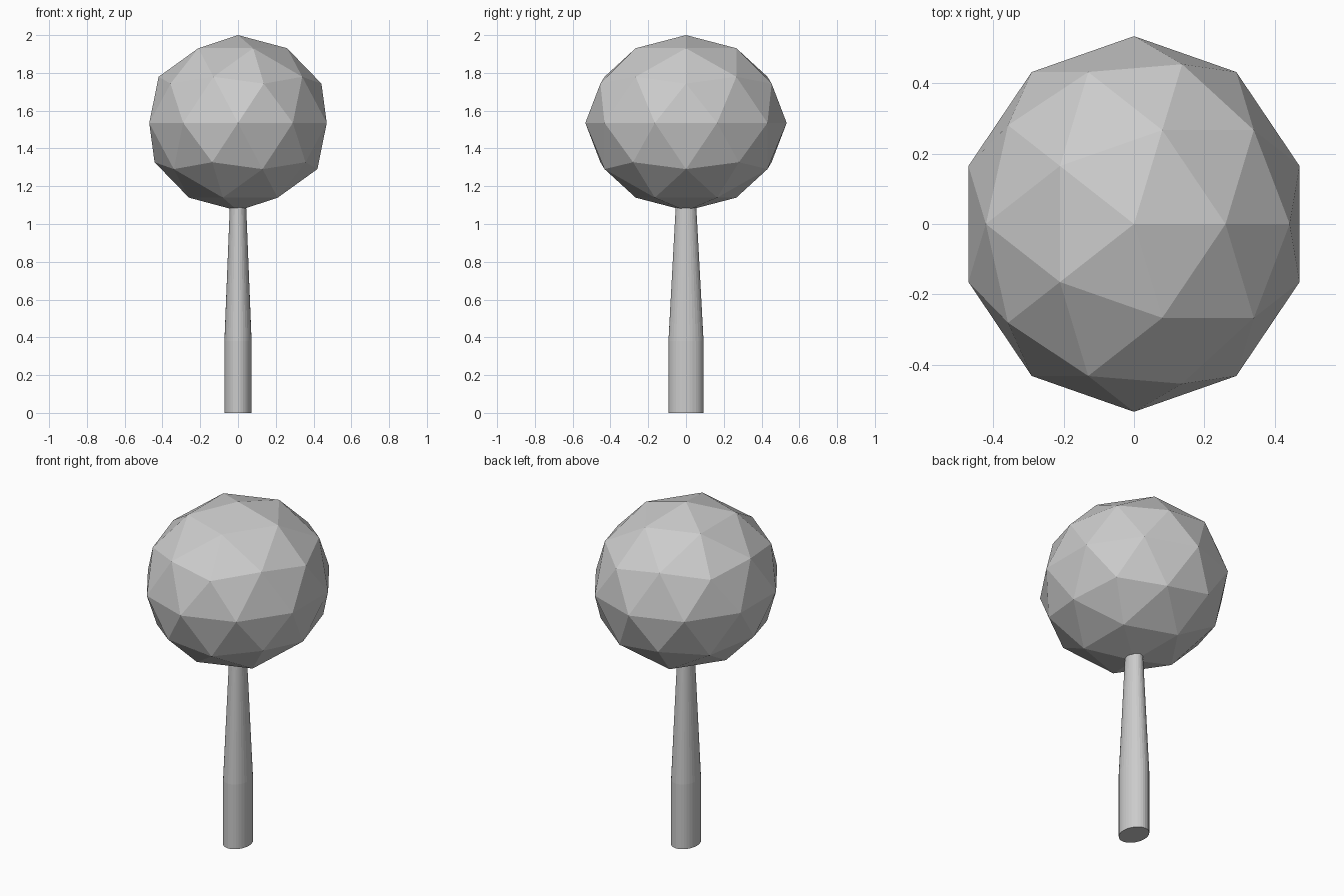
import bpy, bmesh, math

if "Cube" in bpy.data.objects:
    bpy.data.objects.remove(bpy.data.objects["Cube"])

def finish(bm, name):
    bmesh.ops.recalc_face_normals(bm, faces=bm.faces)
    mesh = bpy.data.meshes.new(name)
    bm.to_mesh(mesh)
    bm.free()
    obj = bpy.data.objects.new(name, mesh)
    bpy.context.collection.objects.link(obj)
    return obj

# Faceted foliage ball, slightly deeper than wide
bm = bmesh.new()
bmesh.ops.create_icosphere(bm, subdivisions=2, radius=1)
bmesh.ops.scale(bm, vec=(0.494, 0.533, 0.465), verts=bm.verts)
bmesh.ops.translate(bm, vec=(0, 0, 1.535), verts=bm.verts)
finish(bm, "foliage")

# Oval trunk: straight base, then a taper ending just inside the foliage
SIDES = 32
PROFILE = [(0.072, 0.093, 0), (0.072, 0.093, 0.38), (0.043, 0.054, 1.10)]
bm = bmesh.new()
rings = []
for rx, ry, z in PROFILE:
    rings.append([bm.verts.new((rx * math.cos(2 * math.pi * i / SIDES),
                                ry * math.sin(2 * math.pi * i / SIDES), z))
                  for i in range(SIDES)])
for low, high in zip(rings, rings[1:]):
    for i in range(SIDES):
        j = (i + 1) % SIDES
        bm.faces.new((low[i], low[j], high[j], high[i]))
bm.faces.new(rings[0][::-1])
bm.faces.new(rings[-1])
finish(bm, "trunk")
